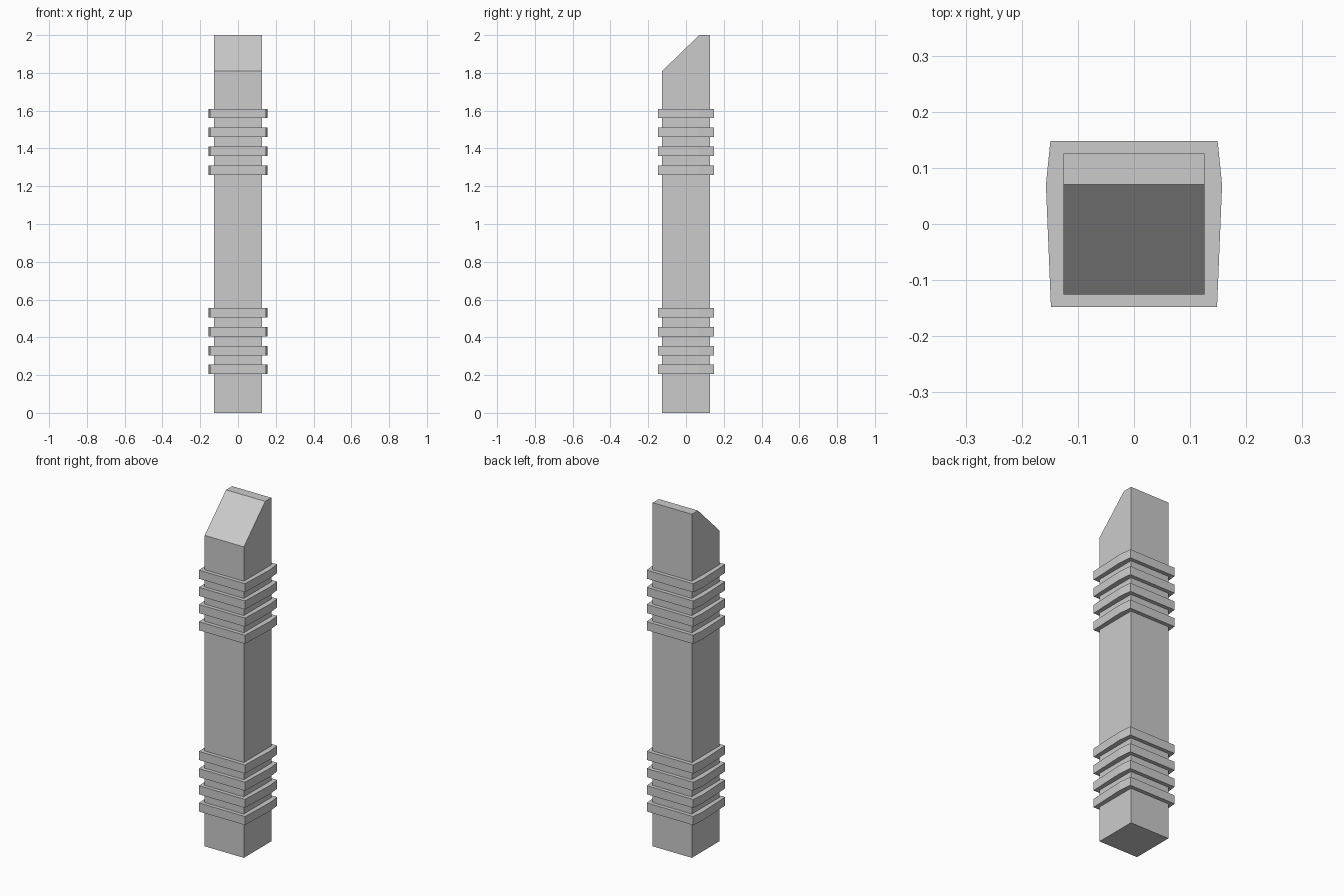
import bpy
import bmesh
from mathutils import Vector

cube = bpy.data.objects.get("Cube")
if cube:
    bpy.data.objects.remove(cube, do_unlink=True)

# Single grey material
grey = bpy.data.materials.new("plain grey")
grey.use_nodes = True
colour = (0.6, 0.6, 0.6, 1)
grey.diffuse_color = colour
grey.node_tree.nodes["Principled BSDF"].inputs["Base Color"].default_value = colour


def prism(name, outline, offset):
    """Extrude a closed outline of 3D points along an offset."""
    bm = bmesh.new()
    face = bm.faces.new([bm.verts.new(p) for p in outline])
    result = bmesh.ops.extrude_face_region(bm, geom=[face])
    moved = [v for v in result["geom"] if isinstance(v, bmesh.types.BMVert)]
    bmesh.ops.translate(bm, verts=moved, vec=Vector(offset))
    bmesh.ops.recalc_face_normals(bm, faces=bm.faces)
    mesh = bpy.data.meshes.new(name)
    bm.to_mesh(mesh)
    bm.free()
    mesh.materials.append(grey)
    obj = bpy.data.objects.new(name, mesh)
    bpy.context.collection.objects.link(obj)
    return obj


# Square post with a chamfered front top
half = 0.126
side = [(-half, 0), (half, 0), (half, 2), (0.07, 2), (-half, 1.81)]
prism("post", [(-half, y, z) for y, z in side], (2 * half, 0, 0))

# Two groups of four collars with slightly bowed sides
right_edge = [(0.148, -0.148), (0.157, 0.07), (0.149, 0.148)]
plan = right_edge + [(-x, y) for x, y in reversed(right_edge)]
for group, base in (("lower", 0.205), ("upper", 1.26)):
    for i in range(4):
        z = base + 0.1 * i
        prism(f"{group}_collar_{i + 1}", [(x, y, z) for x, y in plan], (0, 0, 0.05))
